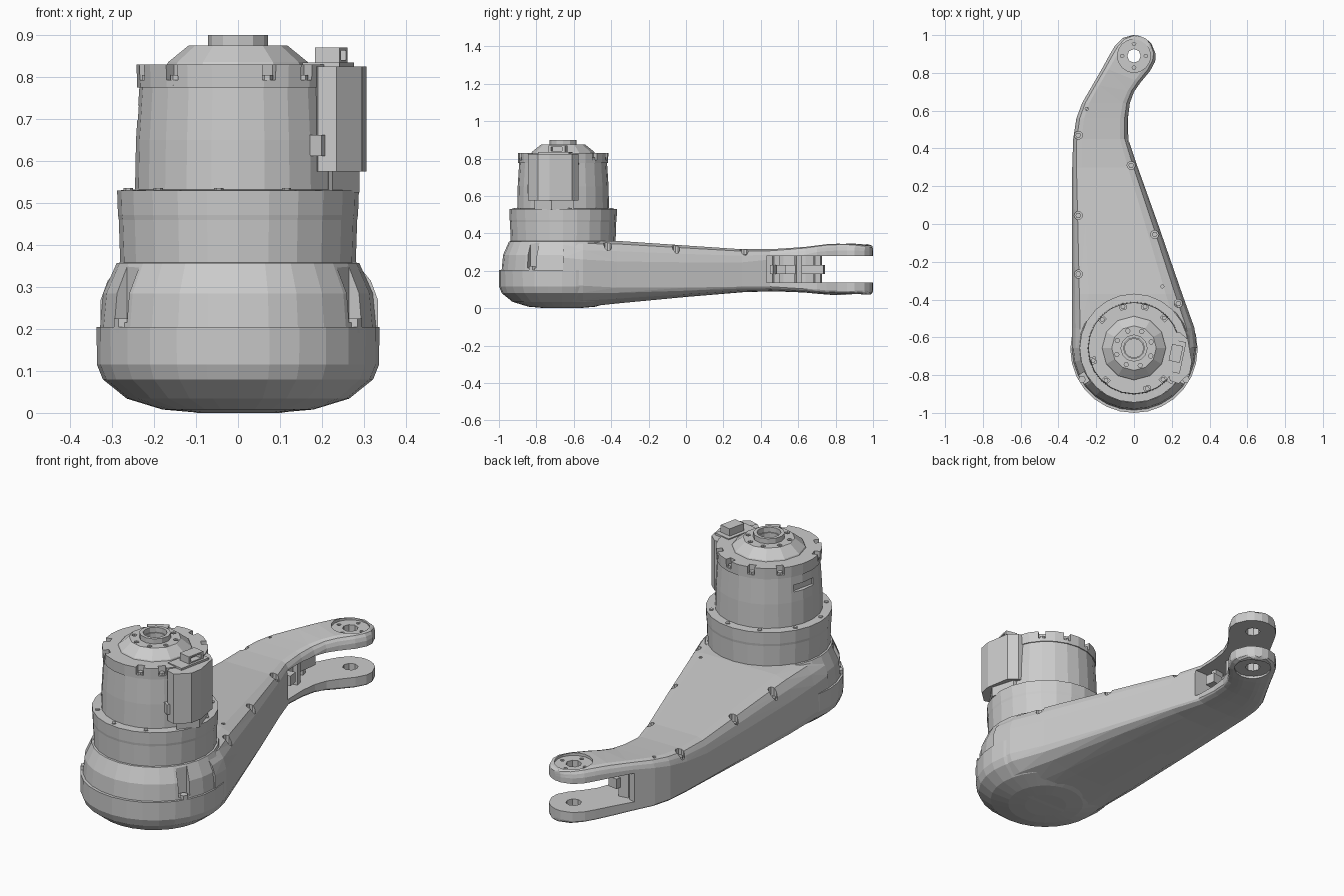
import bpy, bmesh, math
from mathutils import Vector, Matrix

if "Cube" in bpy.data.objects:
    bpy.data.objects.remove(bpy.data.objects["Cube"])

MC = Vector((0, -0.657, 0))          # motor axis
TIP = Vector((0, 0.89, 0))           # fork pivot axis


def finish(bm, name):
    bmesh.ops.remove_doubles(bm, verts=bm.verts, dist=1e-5)
    bmesh.ops.recalc_face_normals(bm, faces=bm.faces)
    me = bpy.data.meshes.new(name)
    bm.to_mesh(me)
    bm.free()
    ob = bpy.data.objects.new(name, me)
    bpy.context.collection.objects.link(ob)
    return ob


def rings_mesh(rings, name):
    """Skin a list of closed rings and cap both ends."""
    bm = bmesh.new()
    vs = [[bm.verts.new(p) for p in r] for r in rings]
    n = len(rings[0])
    for a, b in zip(vs, vs[1:]):
        for i in range(n):
            j = (i + 1) % n
            bm.faces.new((a[i], a[j], b[j], b[i]))
    bm.faces.new(vs[0])
    bm.faces.new(vs[-1])
    bmesh.ops.triangulate(bm, faces=bm.faces)
    return finish(bm, name)


def revolve(name, profile, c=MC, n=24):
    return rings_mesh([[(c.x + r * math.cos(2 * math.pi * i / n), c.y + r * math.sin(2 * math.pi * i / n), z)
                        for i in range(n)] for r, z in profile], name)


def cyl(name, x, y, z0, z1, r, n=8):
    return revolve(name, [(r, z0), (r, z1)], Vector((x, y, 0)), n)


def box(name, loc, size, rot=0):
    bm = bmesh.new()
    m = Matrix.Translation(loc) @ Matrix.Rotation(math.radians(rot), 4, 'Z') @ Matrix.Diagonal((*size, 1))
    bmesh.ops.create_cube(bm, size=1, matrix=m)
    return finish(bm, name)


def prism(name, pts, z0, z1):
    return rings_mesh([[(x, y, z) for x, y in pts] for z in (z0, z1)], name)


def cut(ob, cutter):
    m = ob.modifiers.new("cut", 'BOOLEAN')
    m.operation, m.solver, m.object = 'DIFFERENCE', 'EXACT', cutter
    bpy.context.view_layer.objects.active = ob
    bpy.ops.object.modifier_apply(modifier=m.name)
    bpy.data.objects.remove(cutter)


def polar(r, deg, z=0):
    a = math.radians(deg)
    return MC + Vector((r * math.cos(a), r * math.sin(a), z))


# Arm: left x,y, right x,y, then bottom, lower side edge, upper side edge, top
stations = [
    (-.327, -.657, .333, -.657, 0, .12, .27, .36),
    (-.327, -.55, .32, -.55, .006, .12, .26, .36),
    (-.327, -.37, .255, -.37, .025, .11, .25, .36),
    (-.327, 0, .127, 0, .06, .11, .245, .335),
    (-.327, .3, .02, .3, .085, .115, .245, .315),
    (-.322, .45, -.03, .45, .09, .115, .26, .315),
    (-.305, .56, -.032, .56, .087, .108, .275, .322),
    (-.275, .64, -.022, .64, .083, .103, .287, .328),
    (-.217, .74, 0, .70, .076, .1, .3, .336),
    (-.165, .83, .035, .75, .071, .095, .305, .343),
    (-.127, .90, .085, .81, .07, .093, .308, .345),
    (-.10, .945, .112, .86, .07, .093, .308, .345),
    (-.06, .985, .115, .90, .071, .093, .308, .342),
    (-.005, 1.0, .092, .955, .073, .095, .306, .335),
    (.03, .996, .065, .98, .08, .1, .304, .325)]
low = [(1, 0), (.96, .33), (.8, .7), (.5, .92), (.3, 1)]
high = [(.7, 1), (.87, .85), (.95, .5), (1, 0)]
rings = []
for lx, ly, rx, ry, zb, zl, zh, zt in stations:
    half = [(w, zl + (zb - zl) * f) for w, f in reversed(low)] + [(w, zh + (zt - zh) * f) for w, f in reversed(high)]
    loop = half + [(-w, z) for w, z in reversed(half)]
    rings.append([((lx + rx) / 2 + s * (rx - lx) / 2, (ly + ry) / 2 + s * (ry - ly) / 2, z) for s, z in loop])
arm = rings_mesh(rings, "arm")

# Fork gap, pivot holes and recesses
cut(arm, prism("gap", [(.2, .43), (-.25, .43), (-.27, .52), (-.24, .64), (-.19, .72),
                       (-.35, .76), (-.3, 1.1), (.3, 1.1)], .137, .28))
cut(arm, cyl("recess_top", TIP.x, TIP.y, .331, .4, .088, 16))
cut(arm, cyl("recess_bottom", TIP.x, TIP.y, .02, .083, .088, 16))
cut(arm, cyl("pivot_hole", TIP.x, TIP.y, 0, .5, .036, 8))
for k in range(4):
    a = k * math.pi / 2
    cut(arm, cyl("pin_hole", .063 * math.cos(a), TIP.y + .063 * math.sin(a), .3, .4, .01, 6))

# Ribs inside the fork mouth
box("fork_web", (-.13, .595, .207), (.05, .29, .05), -8)
box("fork_web_branch", (-.1, .50, .207), (.1, .05, .05), 10)
for i, (x, y) in enumerate([(-.12, .48), (-.11, .60), (-.15, .70)]):
    box("fork_post_%d" % i, (x, y, .208), (.05, .03, .16), 10)

# Counterbored arm screws
for i, (x, y, z) in enumerate([(-.295, .47, .275), (-.295, .045, .28), (-.295, -.265, .29),
                               (-.015, .31, .275), (.11, -.055, .275), (.235, -.42, .29)]):
    cut(arm, cyl("bore", x, y, z, .4, .022, 10))
    cyl("arm_screw_%d" % i, x, y, z - .01, z + .012, .015, 6)
for x, y in [(-.25, .61), (.15, -.33)]:
    cut(arm, cyl("bore", x, y, .27, .4, .009, 6))

# Rounded lower cover and upper housing
revolve("lower_cover", [(.1, .001), (.18, .008), (.265, .034), (.322, .08), (.336, .115), (.337, .205), (.32, .205)],
        Vector((0, -.663, 0)), 28)
housing = revolve("upper_housing", [(.31, .1), (.329, .2), (.321, .285), (.289, .357), (.25, .362)], n=28)
for s in (-1, 1):
    cut(housing, box("slot", (s * .28, -.825, .32), (.07, .055, .21), s * -31))
    cyl("housing_screw", s * .275, -.822, .19, .225, .02, 6)

# Motor: flange, body, cap and dome
revolve("motor_flange", [(.28, .34), (.284, .46), (.286, .472), (.288, .53), (.24, .532)])
body = revolve("motor_body", [(.246, .5), (.243, .65), (.235, .776)])
cut(body, box("slot", polar(.245, 168, .715), (.05, .12, .035), 168))
cap = revolve("motor_cap", [(.24, .775), (.242, .83)])
for i, a in enumerate((45, 75, 105, 138, 197, 229, 288, 313)):
    cut(cap, box("notch", polar(.237, a, .82), (.05, .034, .055), a))
    p = polar(.226, a)
    cyl("cap_screw_%d" % i, p.x, p.y, .78, .805, .013, 6)
for i in range(10):
    p = polar(.264, 36 * i + 8)
    cyl("flange_screw_%d" % i, p.x, p.y, .525, .536, .011, 6)
dome = revolve("motor_dome", [(.17, .828), (.166, .836), (.118, .875)], n=12)
cut(dome, cyl("bore", MC.x, MC.y, .85, .95, .05, 12))
for i in range(8):
    p = polar(.097, 45 * i + 20)
    cut(dome, cyl("bore", p.x, p.y, .85, .95, .012, 6))
hub = revolve("shaft_hub", [(.072, .865), (.072, .9)], n=12)
cut(hub, cyl("bore", MC.x, MC.y, .8, .95, .055, 12))

# Cable box on the motor's right side
shell = prism("cable_box", [(.16, -.57), (.245, -.575), (.285, -.61), (.306, -.73), (.295, -.79),
                            (.235, -.845), (.19, -.83)], .575, .825)
prism("cable_box_base", [(.17, -.59), (.255, -.60), (.29, -.72), (.225, -.81)], .525, .58)
box("cable_box_lid", (.215, -.70, .825), (.09, .17, .02), -12)
plug = box("cable_plug", (.222, -.685, .85), (.06, .09, .042), -12)
cut(plug, box("socket", (.24, -.689, .852), (.04, .06, .022), -12))
box("side_tab", (.195, -.815, .637), (.045, .05, .05), -35)
